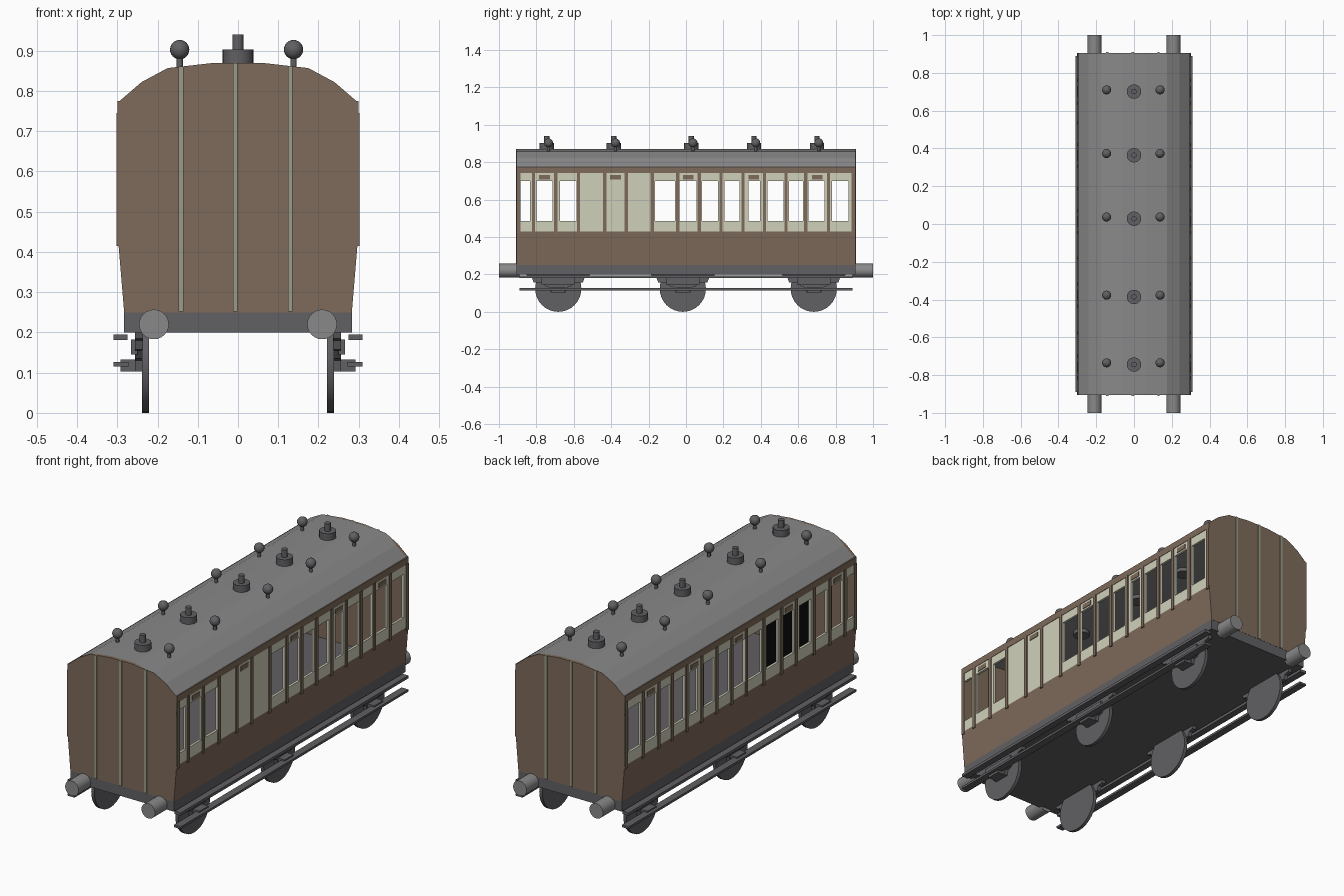
import bpy, bmesh, math
from mathutils import Vector

old = bpy.data.objects.get("Cube")
if old:
    bpy.data.objects.remove(old)


def material(name, r, g, b):
    m = bpy.data.materials.new(name)
    m.use_nodes = True
    m.diffuse_color = (r, g, b, 1)
    m.node_tree.nodes["Principled BSDF"].inputs["Base Color"].default_value = (r, g, b, 1)
    return m


BROWN = material("brown panel", 0.21, 0.147, 0.105)
CREAM = material("cream panel", 0.63, 0.63, 0.50)
SAGE = material("sage strip", 0.32, 0.33, 0.25)
ROOF = material("roof grey", 0.25, 0.25, 0.25)
IRON = material("dark iron", 0.12, 0.115, 0.125)
BLACK = material("blackout", 0.004, 0.004, 0.004)


def finish(name, bm, mat, smooth=False):
    bmesh.ops.recalc_face_normals(bm, faces=bm.faces)
    me = bpy.data.meshes.new(name)
    bm.to_mesh(me)
    bm.free()
    me.materials.append(mat)
    ob = bpy.data.objects.new(name, me)
    bpy.context.collection.objects.link(ob)
    if smooth:
        bpy.ops.object.select_all(action='DESELECT')
        ob.select_set(True)
        bpy.context.view_layer.objects.active = ob
        bpy.ops.object.shade_smooth_by_angle(angle=math.radians(40))
    return ob


def box(name, xs, ys, zs, mat):
    bm = bmesh.new()
    bmesh.ops.create_cube(bm, size=1)
    for v in bm.verts:
        v.co = Vector([(r[0] + r[1]) / 2 + c * (r[1] - r[0])
                       for c, r in zip(v.co, (xs, ys, zs))])
    return finish(name, bm, mat)


def prism(name, points, axis, a, b, mat):
    """Extrude a profile, (x, z) along y or (y, z) along x."""
    bm = bmesh.new()
    place = (lambda p: (p[0], a, p[1])) if axis == 'y' else (lambda p: (a, p[0], p[1]))
    face = bm.faces.new([bm.verts.new(place(p)) for p in points])
    res = bmesh.ops.extrude_face_region(bm, geom=[face])
    move = Vector((0, b - a, 0)) if axis == 'y' else Vector((b - a, 0, 0))
    for v in res["geom"]:
        if isinstance(v, bmesh.types.BMVert):
            v.co += move
    return finish(name, bm, mat)


def cylinder(name, centre, radius, depth, axis, mat, sides=24):
    bm = bmesh.new()
    bmesh.ops.create_cone(bm, cap_ends=True, segments=sides,
                          radius1=radius, radius2=radius, depth=depth)
    ob = finish(name, bm, mat, True)
    ob.location = centre
    if axis == 'x':
        ob.rotation_euler.y = math.pi / 2
    elif axis == 'y':
        ob.rotation_euler.x = math.pi / 2
    return ob


L = 0.905      # half length of body
W = 0.298      # half width of body
SIDES = (("right", -1), ("left", 1))


def span(s, a, b):
    return tuple(sorted((s * a, s * b)))


# Underframe, doubling as the floor
box("underframe", (-0.283, 0.283), (-L, L), (0.20, 0.255), IRON)

# Roof shell with a faceted arc
half = [(W, 0.772), (0.24, 0.822), (0.175, 0.857), (0.06, 0.87)]
arc = half + [(-x, z) for x, z in reversed(half)]
inner = [(x * 0.97, z - 0.014) for x, z in reversed(arc)]
prism("roof", arc + inner, 'y', -L, L, ROOF)

# End walls with thin cover strips
lower = [(-W, 0.43), (-0.283, 0.25), (0.283, 0.25), (W, 0.43)]
for end, s in (("front", -1), ("back", 1)):
    prism(end + "_wall", arc + lower, 'y', s * 0.89, s * (L + 0.001), BROWN)
    for i, (x, top) in enumerate(((-0.142, 0.861), (-0.007, 0.87), (0.13, 0.862))):
        box(f"{end}_strip_{i}", (x - 0.006, x + 0.006),
            span(s, L, L + 0.005), (0.252, top), SAGE)

# Side walls: lower panel, windowed band, top rail, posts and door plates
windows = [(-0.895, -0.835), (-0.80, -0.715), (-0.675, -0.585), (-0.165, -0.06),
           (-0.035, 0.055), (0.085, 0.17), (0.205, 0.285), (0.335, 0.395),
           (0.435, 0.52), (0.55, 0.625), (0.655, 0.74), (0.78, 0.87)]
dark_windows = [(-0.55, -0.46), (-0.42, -0.335), (-0.295, -0.205)]
posts = [-0.895, -0.815, -0.697, -0.575, -0.435, -0.32, -0.18, -0.045, 0.07,
         0.187, 0.305, 0.42, 0.535, 0.64, 0.762, 0.895]
doors = [-0.756, -0.377, 0.012, 0.362, 0.702]


def windowed_band(name, x, openings):
    ys = sorted({-L, L, *(y for w in openings for y in w)})
    zs = [0.43, 0.485, 0.70, 0.742]
    starts = {w[0] for w in openings}
    bm = bmesh.new()
    grid = [[bm.verts.new((x, y, z)) for z in zs] for y in ys]
    for i in range(len(ys) - 1):
        for j in range(3):
            if j == 1 and ys[i] in starts:
                continue
            bm.faces.new((grid[i][j], grid[i + 1][j], grid[i + 1][j + 1], grid[i][j + 1]))
    ob = finish(name, bm, CREAM)
    mod = ob.modifiers.new("thickness", 'SOLIDIFY')
    mod.thickness = 0.012
    mod.offset = 0


for side, s in SIDES:
    prism(side + "_lower_panel",
          [(s * 0.283, 0.25), (s * W, 0.43), (s * 0.286, 0.43), (s * 0.271, 0.25)],
          'y', -L, L, BROWN)
    windowed_band(side + "_window_band", s * 0.292,
                  windows + (dark_windows if s < 0 else []))
    box(side + "_top_rail", span(s, 0.285, W + 0.002), (-L, L), (0.742, 0.775), BROWN)
    for i, y in enumerate(posts):
        box(f"{side}_post_{i}", span(s, 0.288, W + 0.004),
            (y - 0.009, y + 0.009), (0.415, 0.745), BROWN)
    for i, y in enumerate(doors):
        box(f"{side}_door_plate_{i}", span(s, W - 0.001, W + 0.003),
            (y - 0.029, y + 0.029), (0.708, 0.731), BROWN)
box("compartment_blind", (-0.284, -0.278), (-0.575, -0.18), (0.44, 0.74), BLACK)

# Roof fittings: a vent between two lamps over each door
for i, y in enumerate((-0.74, -0.382, 0.032, 0.368, 0.705)):
    cylinder(f"vent_base_{i}", (0, y - 0.004, 0.87), 0.038, 0.066, 'z', IRON)
    cylinder(f"vent_cap_{i}", (0, y - 0.004, 0.92), 0.014, 0.04, 'z', IRON, 16)
    for side, x in (("right", -0.145), ("left", 0.138)):
        cylinder(f"{side}_lamp_stem_{i}", (x, y + 0.005, 0.87), 0.008, 0.05, 'z', IRON, 12)
        bm = bmesh.new()
        bmesh.ops.create_uvsphere(bm, u_segments=20, v_segments=12, radius=0.024)
        lamp = finish(f"{side}_lamp_{i}", bm, IRON, True)
        lamp.location = (x, y + 0.005, 0.903)

# Buffers
for end, e in (("front", -1), ("back", 1)):
    for side, s in SIDES:
        cylinder(f"{end}_{side}_buffer", (s * 0.209, e * 0.945, 0.22),
                 0.037, 0.11, 'y', ROOF)

# Running gear: wheels, spring hangers and axle boxes
hanger = [(0.17, 0.202), (0.165, 0.185), (0.14, 0.18), (0.132, 0.158),
          (0.085, 0.155), (0.068, 0.135), (0.045, 0.13), (0.04, 0.103)]
for side, s in SIDES:
    for i, y in enumerate((-0.683, -0.017, 0.683)):
        cylinder(f"{side}_wheel_{i}", (s * 0.23, y, 0.1235), 0.1235, 0.017, 'x', IRON, 32)
        shape = [(y + a, z) for a, z in hanger] + [(y - a, z) for a, z in reversed(hanger)]
        prism(f"{side}_hanger_{i}", shape, 'x', s * 0.236, s * 0.256, IRON)
        box(f"{side}_spring_{i}", span(s, 0.25, 0.266), (y - 0.09, y + 0.09),
            (0.145, 0.182), IRON)
        box(f"{side}_axle_box_{i}", span(s, 0.25, 0.292), (y - 0.035, y + 0.035),
            (0.103, 0.133), IRON)
    # Footboards
    box(side + "_upper_footboard", span(s, 0.275, 0.309), (-0.89, 0.89), (0.181, 0.195), IRON)
    box(side + "_lower_footboard", span(s, 0.272, 0.309), (-0.89, 0.89), (0.115, 0.126), IRON)
